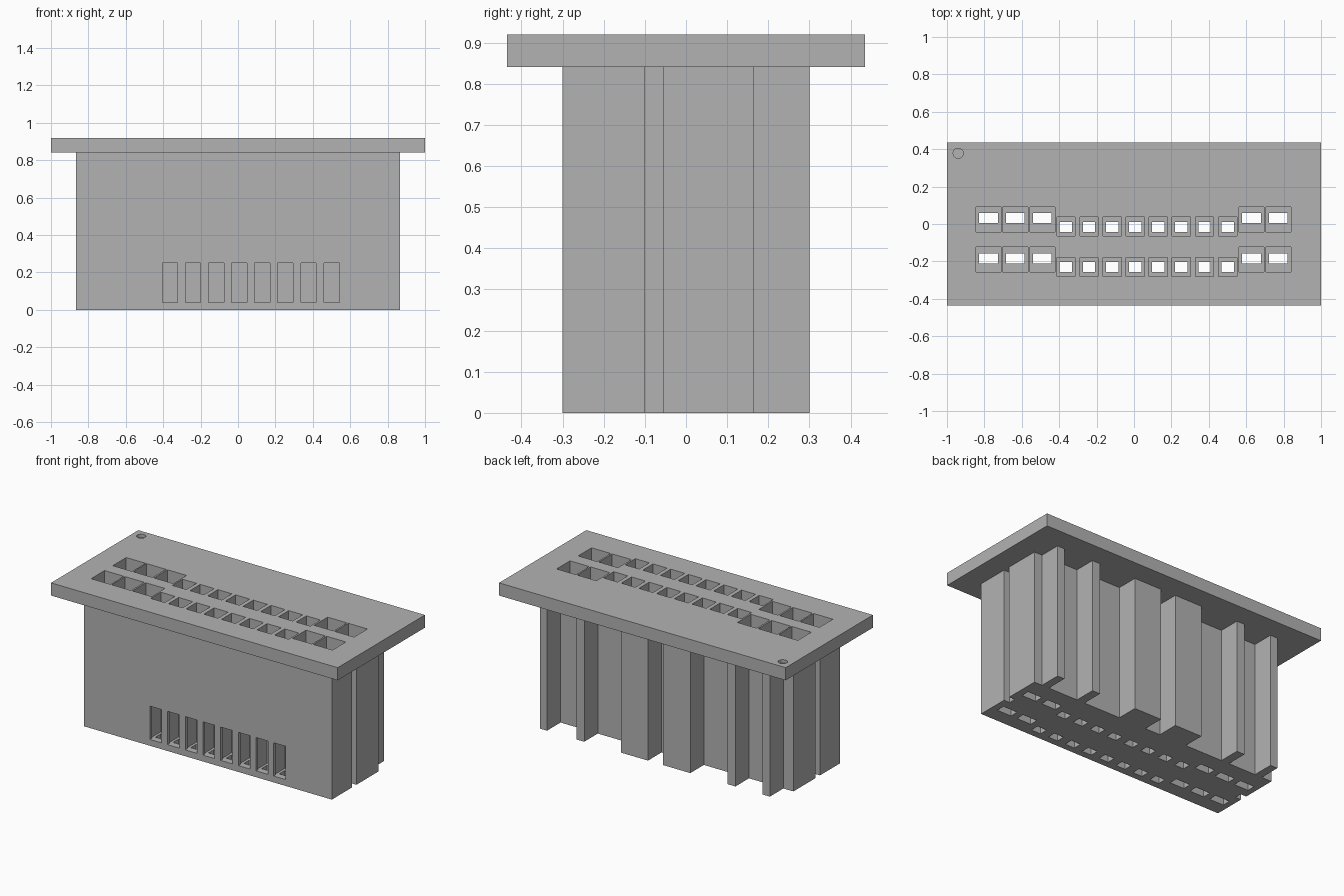
import bpy, bmesh, math
from mathutils import Matrix, Vector

if "Cube" in bpy.data.objects:
    bpy.data.objects.remove(bpy.data.objects["Cube"])

grey = bpy.data.materials.new("housing grey")
grey.diffuse_color = (0.45, 0.45, 0.45, 1)
grey.use_nodes = True
grey.node_tree.nodes["Principled BSDF"].inputs["Base Color"].default_value = grey.diffuse_color


def finish(name, bm):
    bmesh.ops.recalc_face_normals(bm, faces=bm.faces)
    me = bpy.data.meshes.new(name)
    bm.to_mesh(me)
    bm.free()
    me.materials.append(grey)
    ob = bpy.data.objects.new(name, me)
    bpy.context.collection.objects.link(ob)
    return ob


def add_box(bm, x0, x1, y0, y1, z0, z1):
    mat = Matrix.Translation(((x0 + x1) / 2, (y0 + y1) / 2, (z0 + z1) / 2))
    mat = mat @ Matrix.Diagonal((x1 - x0, y1 - y0, z1 - z0, 1))
    bmesh.ops.create_cube(bm, size=1, matrix=mat)


def combine(target, tool, op):
    mod = target.modifiers.new(tool.name, 'BOOLEAN')
    mod.operation, mod.solver, mod.object = op, 'EXACT', tool
    tool.hide_render = True
    bpy.context.view_layer.objects.active = target
    bpy.ops.object.modifier_apply(modifier=mod.name)
    bpy.data.objects.remove(tool)


# Housing: footprint with end notches and ribs along the back
W, FRONT, BACK, RIB = 0.865, -0.30, 0.165, 0.30
ribs = [(0.76, 0.81), (0.50, 0.555), (0.055, 0.245),
        (-0.24, -0.05), (-0.555, -0.50), (-0.795, -0.745)]
side = [(W, FRONT), (W, -0.10), (W - 0.04, -0.10), (W - 0.04, -0.055), (W, -0.055), (W, BACK)]
outline = list(side)
for a, b in ribs:
    outline += [(b, BACK), (b, RIB), (a, RIB), (a, BACK)]
outline += [(-x, y) for x, y in reversed(side)]
bm = bmesh.new()
face = bm.faces.new([bm.verts.new((x, y, 0)) for x, y in outline])
ext = bmesh.ops.extrude_face_region(bm, geom=[face])
bmesh.ops.translate(bm, vec=Vector((0, 0, 0.88)),
                    verts=[v for v in ext['geom'] if isinstance(v, bmesh.types.BMVert)])
housing = finish("connector_housing", bm)

# Top flange
bm = bmesh.new()
add_box(bm, -1, 1, -0.435, 0.435, 0.84, 0.92)
combine(housing, finish("flange", bm), 'UNION')

# Terminal pockets, the narrower holes through their floors, and front slots
large_x = [-0.778, -0.635, -0.490, 0.628, 0.772]
small_x = [-0.364 + 0.1235 * i for i in range(8)]
pockets, holes, slots = bmesh.new(), bmesh.new(), bmesh.new()
for dy in (0, -0.215):
    for x in large_x:
        add_box(pockets, x - 0.067, x + 0.067, -0.042 + dy, 0.092 + dy, 0.04, 1)
        add_box(holes, x - 0.05, x + 0.05, 0.005 + dy, 0.058 + dy, -0.1, 0.1)
    for x in small_x:
        add_box(pockets, x - 0.049, x + 0.049, -0.065 + dy, 0.037 + dy, 0.04, 1)
        add_box(holes, x - 0.033, x + 0.033, -0.042 + dy, 0.011 + dy, -0.1, 0.1)
for x in small_x:
    add_box(slots, x - 0.041, x + 0.041, -0.35, -0.25, 0.04, 0.25)

# Round corner marker recess
bmesh.ops.create_cone(pockets, cap_ends=True, segments=24, radius1=0.027, radius2=0.027,
                      depth=0.1, matrix=Matrix.Translation((-0.94, 0.378, 0.95)))
for name, bm in (("pockets", pockets), ("holes", holes), ("slots", slots)):
    combine(housing, finish(name, bm), 'DIFFERENCE')
